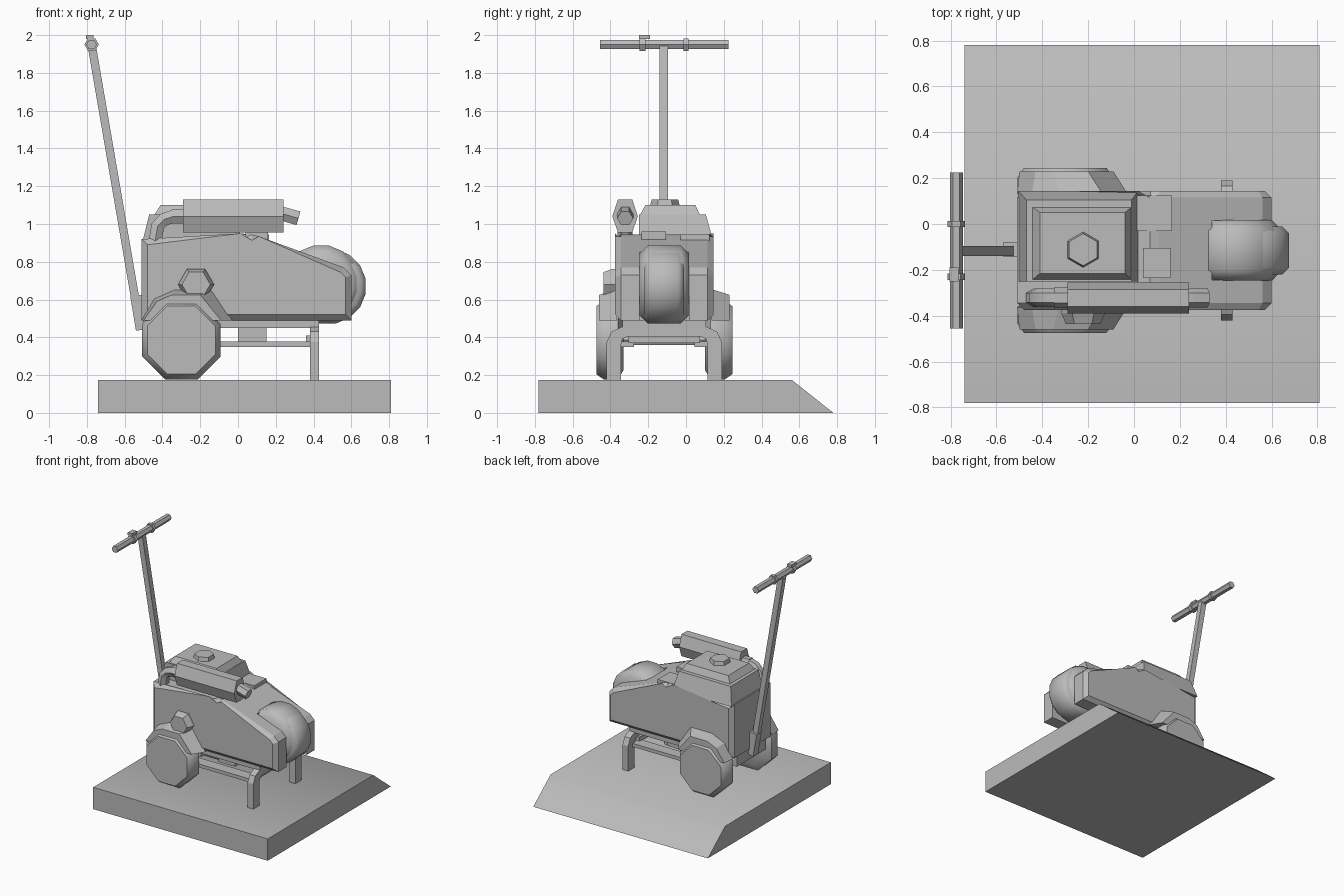
import bpy, bmesh
from math import radians, sin, cos, pi
from mathutils import Vector

cube = bpy.data.objects.get("Cube")
if cube:
    bpy.data.objects.remove(cube, do_unlink=True)

grey = bpy.data.materials.new("plain grey")
grey.use_nodes = True
grey.diffuse_color = (0.5, 0.5, 0.5, 1)
grey.node_tree.nodes["Principled BSDF"].inputs["Base Color"].default_value = (0.5, 0.5, 0.5, 1)

MID = -0.115  # y of the machine's centre line


def finish(name, bm, smooth=0):
    bmesh.ops.recalc_face_normals(bm, faces=bm.faces)
    mesh = bpy.data.meshes.new(name)
    bm.to_mesh(mesh)
    bm.free()
    mesh.materials.append(grey)
    ob = bpy.data.objects.new(name, mesh)
    bpy.context.collection.objects.link(ob)
    if smooth:
        bpy.ops.object.select_all(action='DESELECT')
        ob.select_set(True)
        bpy.context.view_layer.objects.active = ob
        bpy.ops.object.shade_smooth_by_angle(angle=radians(smooth))
    return ob


def loft(name, rings, smooth=0, bevel=0):
    """Skin a list of equal point rings and cap both ends."""
    bm = bmesh.new()
    rows = [[bm.verts.new(p) for p in ring] for ring in rings]
    n = len(rows[0])
    for a, b in zip(rows, rows[1:]):
        for i in range(n):
            bm.faces.new((a[i], a[(i + 1) % n], b[(i + 1) % n], b[i]))
    caps = [bm.faces.new(rows[0]), bm.faces.new(rows[-1])]
    if bevel:
        edges = list({e for f in caps for e in f.edges})
        bmesh.ops.bevel(bm, geom=edges, offset=bevel, segments=1, affect='EDGES')
    return finish(name, bm, smooth)


def box(name, x, y, z):
    return loft(name, [[(x[0], y[0], h), (x[1], y[0], h), (x[1], y[1], h), (x[0], y[1], h)] for h in z])


def side_ring(profile, y):
    return [(x, y, z) for x, z in profile]


def polygon(cx, cz, r, n, turn=0.0):
    return [(cx + r * cos(2 * pi * (i + turn) / n), cz + r * sin(2 * pi * (i + turn) / n)) for i in range(n)]


def rod(name, path, radius, sides=6, smooth=0, turn=0.0, stretch=1.0):
    """Sweep a regular polygon along a path."""
    pts = [Vector(p) for p in path]
    rings = []
    for i, p in enumerate(pts):
        d = (pts[min(i + 1, len(pts) - 1)] - pts[max(i - 1, 0)]).normalized()
        ref = Vector((0, 1, 0)) if abs(d.y) < 0.9 else Vector((1, 0, 0))
        if abs(d.x) < 0.001 and len(pts) > 2:
            ref = Vector((1, 0, 0))
        u = (ref - d * ref.dot(d)).normalized()
        v = d.cross(u)
        rings.append([p + u * a + v * b * stretch for a, b in polygon(0, 0, radius, sides, turn)])
    return loft(name, rings, smooth)


# Base slab with a sloping back edge
base = [(-0.78, 0), (0.78, 0), (0.56, 0.175), (-0.78, 0.175)]
loft("base", [[(x, y, z) for y, z in base] for x in (-0.74, 0.81)], smooth=40)

# Main housing, chamfered along both sides, with a slot in its nose
profile = [(-0.51, 0.49), (-0.51, 0.92), (0.02, 0.92), (0.07, 0.945), (0.11, 0.935),
           (0.56, 0.77), (0.6, 0.73), (0.6, 0.49)]
housing = loft("housing", [side_ring(profile, y) for y in (-0.375, 0.145)], bevel=0.03)
cutter = box("slot_cutter", (0.34, 0.8), (-0.245, 0.015), (0.4, 1.1))
cutter.hide_render = True
cut = housing.modifiers.new("slot", 'BOOLEAN')
cut.object = cutter
cut.solver = 'EXACT'
bpy.context.view_layer.objects.active = housing
bpy.ops.object.modifier_apply(modifier="slot")
bpy.data.objects.remove(cutter, do_unlink=True)

# Rounded drum in the nose slot and the narrower drum in front of it
for name, cx, cz, r, half, soft in (("drum", 0.44, 0.68, 0.21, 0.132, 0.045),
                                    ("front_drum", 0.48, 0.67, 0.2, 0.105, 0.03)):
    rings = [side_ring(polygon(cx, cz, r - inset, 16, 0.5), MID + y)
             for y, inset in ((-half, soft), (soft - half, 0), (half - soft, 0), (half, soft))]
    loft(name, rings, smooth=50)


# Upper shroud, tank and filler cap
def rect(x0, x1, y0, y1, z):
    return [(x0, y0, z), (x1, y0, z), (x1, y1, z), (x0, y1, z)]


loft("shroud", [rect(-0.505, 0.02, -0.25, 0.145, 0.91), rect(-0.47, -0.01, -0.25, 0.105, 1.05)])
loft("tank", [rect(-0.445, -0.01, -0.245, 0.075, 1.045), rect(-0.41, -0.04, -0.215, 0.05, 1.1)])
loft("filler_cap", [[(x, y, z) for x, y in polygon(-0.222, -0.112, r, 6, 0.5)]
                    for z, r in ((1.09, 0.08), (1.13, 0.07))])

# Boxes on the deck in front of the tank
box("deck_panel", (0, 0.165), (-0.03, 0.125), (0.88, 0.945))
box("deck_switch", (0.04, 0.16), (-0.235, -0.105), (0.88, 0.96))

# Muffler with its inlet elbow and angled outlet
hexagon = [(-0.39, 1.04), (-0.36, 1.13), (-0.285, 1.13), (-0.255, 1.04), (-0.285, 0.955), (-0.36, 0.955)]
loft("muffler", [[(x, y, z) for y, z in hexagon] for x in (-0.29, 0.24)])
rod("muffler_collar", [(-0.35, -0.322, 1.04), (-0.28, -0.322, 1.04)], 0.044)
rod("exhaust_elbow", [(-0.34, -0.322, 1.04), (-0.39, -0.322, 1.025), (-0.425, -0.322, 0.99),
                      (-0.44, -0.322, 0.9)], 0.04, smooth=40)
rod("exhaust_outlet", [(0.22, -0.322, 1.055), (0.25, -0.322, 1.05), (0.32, -0.322, 1.03)], 0.043)

# Wheels, fenders and axle, mirrored about the centre line
arch = [(-0.51, 0.49), (-0.445, 0.605), (-0.33, 0.655), (-0.14, 0.655), (-0.03, 0.49)]
arch_out = [(-0.5, 0.49), (-0.43, 0.59), (-0.35, 0.625), (-0.2, 0.625), (-0.09, 0.49)]
for side, label in ((-1, "right"), (1, "left")):
    layers = ((0.215, 0.17), (0.245, 0.225), (0.32, 0.225), (0.36, 0.195))
    loft(label + "_wheel", [side_ring(polygon(-0.3, 0.385, r, 8, 0.5), MID + side * y)
                            for y, r in layers], smooth=46)
    loft(label + "_fender", [side_ring(arch, MID + side * 0.25), side_ring(arch_out, MID + side * 0.345)])
rod("axle", [(-0.3, -0.36, 0.385), (-0.3, 0.13, 0.385)], 0.03)

# Hexagonal knob on the right side
loft("side_knob", [side_ring(polygon(-0.222, 0.68, r, 6), y)
                   for y, r in ((-0.36, 0.095), (-0.39, 0.095), (-0.437, 0.075))])

# Frame under the housing
box("underframe", (-0.45, 0.43), (-0.335, 0.105), (0.45, 0.492))
box("sump", (0, 0.15), (-0.25, 0.02), (0.375, 0.455))
box("rear_block", (-0.5, -0.12), (-0.3, 0.07), (0.4, 0.492))
for side, label in ((-1, "right"), (1, "left")):
    y = MID + side * 0.205
    box(label + "_rail", (-0.3, 0.39), (y - 0.045, y + 0.045), (0.35, 0.377))
box("cross_rail", (0.36, 0.4), (-0.305, 0.075), (0.37, 0.41))

# Bent front stand, swept as one square tube
outer = [(0.305, 0.175), (0.305, 0.375), (0.28, 0.43), (0.225, 0.455)]
inner = [(0.228, 0.175), (0.228, 0.365), (0.222, 0.39), (0.195, 0.405)]
for side, label in ((-1, "right"), (1, "left")):
    bend = outer + inner[::-1]
    loft(label + "_stand_leg", [[(x, MID + side * y, z) for y, z in bend] for x in (0.38, 0.43)])
box("stand_bar", (0.38, 0.43), (MID - 0.225, MID + 0.225), (0.405, 0.455))

# Pull handle: socket, pole, grip bar and two clamps
rod("handle_socket", [(-0.508, -0.112, 0.44), (-0.538, -0.112, 0.62)], 0.046, 4, turn=0.5)
rod("handle_pole", [(-0.535, -0.118, 0.55), (-0.775, -0.118, 1.95)], 0.031, 4, turn=0.5)
rod("grip_bar", [(-0.775, -0.455, 1.95), (-0.775, 0.225, 1.95)], 0.028)
rod("left_clamp", [(-0.775, -0.012, 1.95), (-0.775, 0.012, 1.95)], 0.038)
rod("right_clamp", [(-0.775, -0.245, 1.95), (-0.775, -0.215, 1.95)], 0.038)
box("clamp_lever", (-0.805, -0.765), (-0.25, -0.19), (1.98, 2.0))
